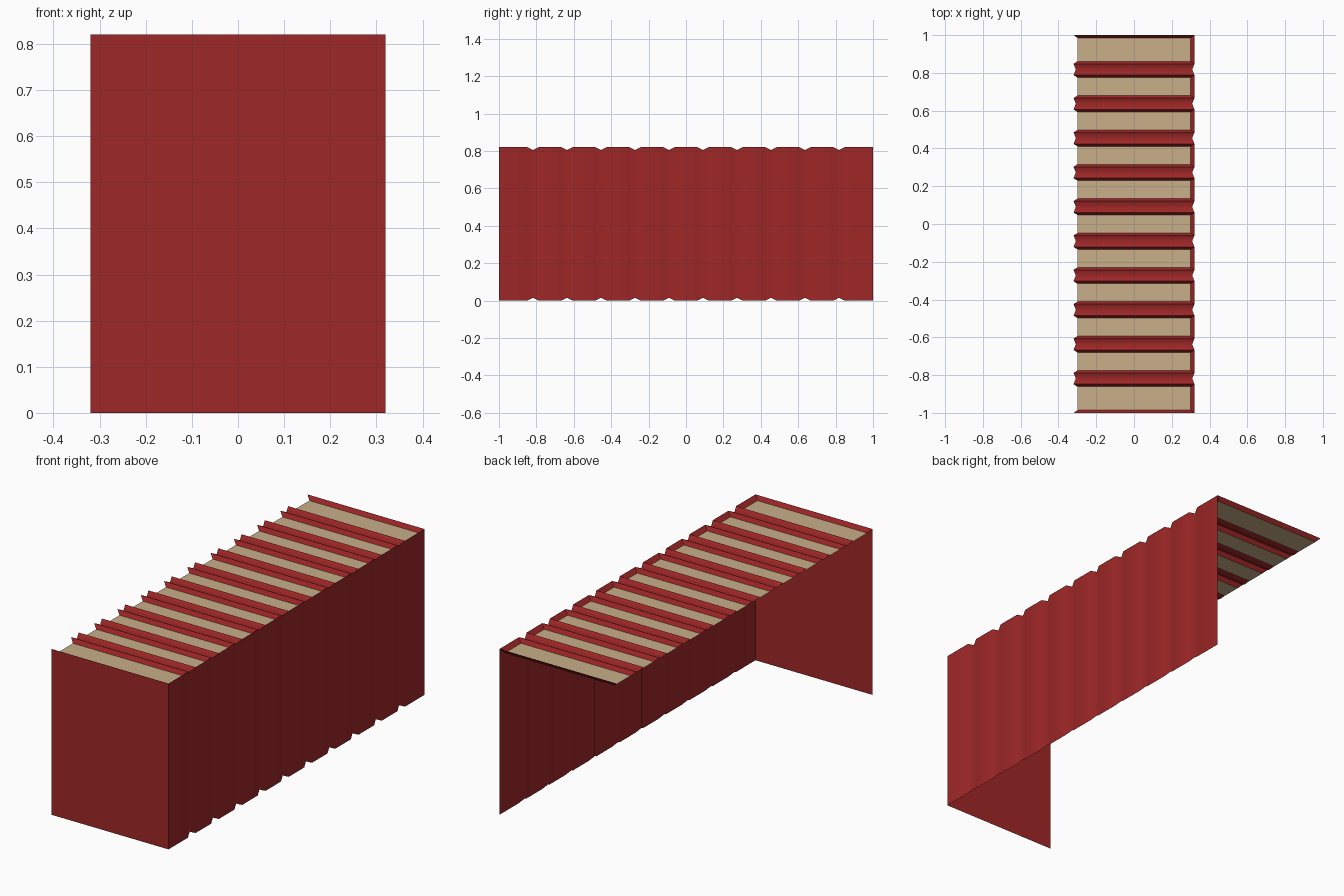
import bpy, bmesh, math

cube = bpy.data.objects.get("Cube")
if cube:
    bpy.data.objects.remove(cube, do_unlink=True)

BOOKS = 11
PITCH = 2 / BOOKS
HEIGHT = 0.82
RIM_GAP, PAGE_GAP = 0.03, 0.043      # distance from a joint to rim and pages
LIP = 0.014

# Half width and edge inset for each line of the covers
HALF = {"rim": 0.32, "joint": 0.308, "page": 0.30}
DROP = {"rim": 0.0, "joint": 0.015, "page": 0.02}


def material(name, color):
    mat = bpy.data.materials.new(name)
    mat.use_nodes = True
    mat.diffuse_color = (*color, 1)
    mat.node_tree.nodes["Principled BSDF"].inputs["Base Color"].default_value = (*color, 1)
    return mat


red = material("dark red cloth", (0.345, 0.02, 0.02))
paper = material("aged paper", (0.58, 0.43, 0.25))


def build(name, quads, mat):
    """Make a smooth, welded object from quads."""
    bm = bmesh.new()
    for quad in quads:
        bm.faces.new([bm.verts.new(p) for p in quad])
    bmesh.ops.remove_doubles(bm, verts=bm.verts, dist=0.0005)
    for face in bm.faces:
        face.smooth = True
    mesh = bpy.data.meshes.new(name)
    bm.to_mesh(mesh)
    bm.free()
    mesh.set_sharp_from_angle(angle=math.radians(60))
    mesh.materials.append(mat)
    obj = bpy.data.objects.new(name, mesh)
    bpy.context.collection.objects.link(obj)


def top(kind, y, side):
    return (side * HALF[kind], y, HEIGHT - DROP[kind])


def bottom(kind, y):
    return (HALF[kind], y, DROP[kind])


def top_band(a, b):
    """Strip across the row between two cover lines, a in front of b."""
    return [top(*a, -1), top(*a, 1), top(*b, 1), top(*b, -1)]


def spine_band(a, b):
    return [bottom(*a), bottom(*b), top(*b, 1), top(*a, 1)]


cover_quads, spine_quads, page_quads = [], [], []
for i in range(BOOKS):
    y0, y1 = -1 + i * PITCH, -1 + (i + 1) * PITCH
    first, last = i == 0, i == BOOKS - 1
    rim0 = ("rim", y0 if first else y0 + RIM_GAP)
    rim1 = ("rim", y1 if last else y1 - RIM_GAP)
    page0 = ("page", y0 + (LIP if first else PAGE_GAP))
    page1 = ("page", y1 - (LIP if last else PAGE_GAP))

    # Inner lips around the pages, the page block and the flat of the spine
    cover_quads += [top_band(rim0, page0), top_band(page1, rim1)]
    cover_quads.append([top(*page0, 1), top(*rim0, 1), top(*rim1, 1), top(*page1, 1)])
    page_quads.append(top_band(page0, page1))
    spine_quads.append(spine_band(rim0, rim1))

    # Bevels falling into the joints between books
    if not first:
        cover_quads.append(top_band(("joint", y0), rim0))
        spine_quads.append(spine_band(("joint", y0), rim0))
    if not last:
        cover_quads.append(top_band(rim1, ("joint", y1)))
        spine_quads.append(spine_band(rim1, ("joint", y1)))

build("cover_edges", cover_quads, red)
build("spines", spine_quads, red)
build("page_tops", page_quads, paper)

# Front board of the first book
w = HALF["rim"]
build("front_cover", [[(-w, -1, 0), (w, -1, 0), (w, -1, HEIGHT), (-w, -1, HEIGHT)]], red)
